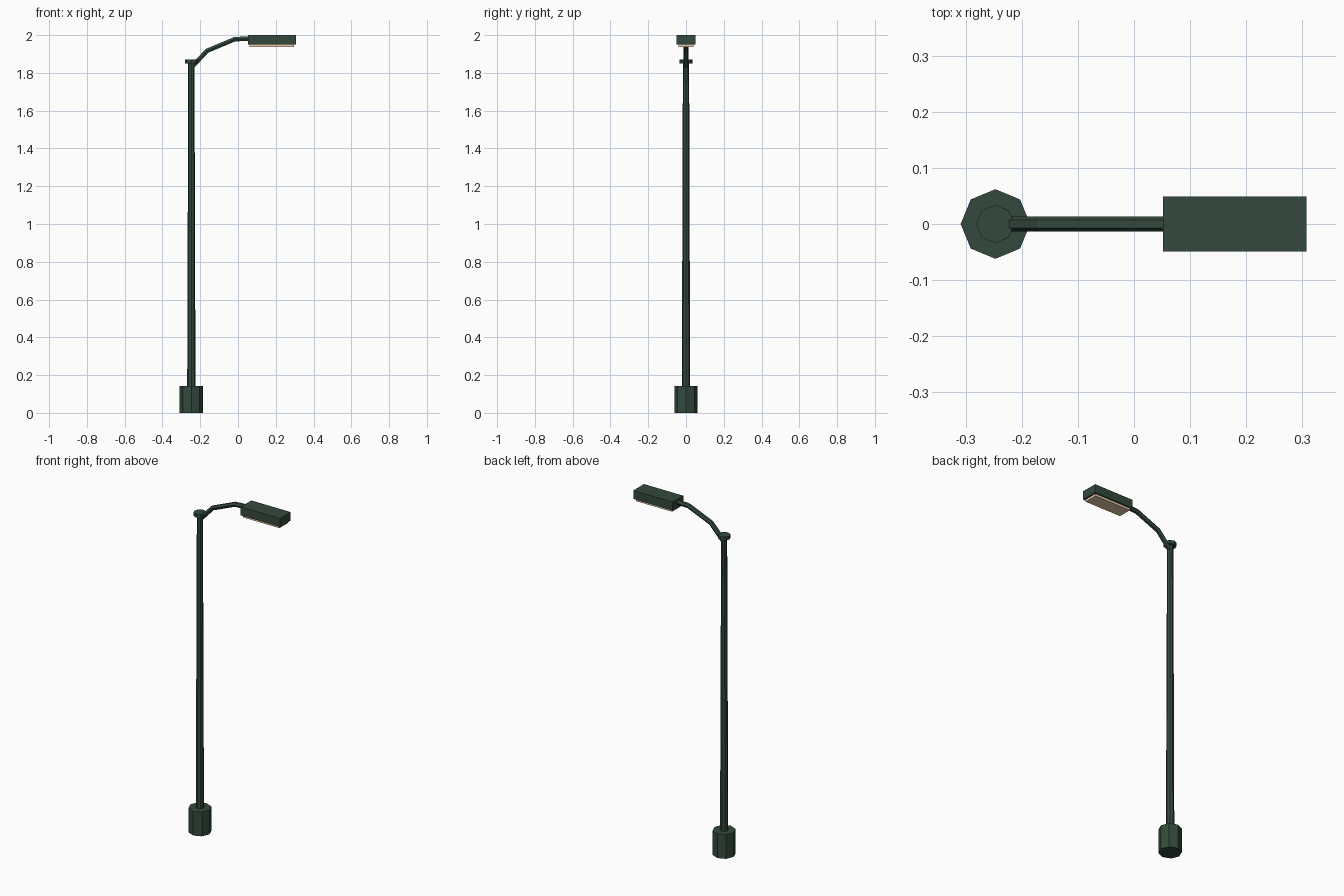
import bpy, bmesh
from math import cos, sin, pi, atan2
from mathutils import Vector

if "Cube" in bpy.data.objects:
    bpy.data.objects.remove(bpy.data.objects["Cube"])

POLE_X = -0.247


def material(name, color):
    m = bpy.data.materials.new(name)
    m.diffuse_color = color
    m.use_nodes = True
    m.node_tree.nodes["Principled BSDF"].inputs["Base Color"].default_value = m.diffuse_color
    return m


green = material("dark_green_paint", (0.033, 0.067, 0.045, 1))
cream = material("warm_lens", (0.80, 0.62, 0.40, 1))


def loft(name, rings, mat):
    """Closed flat-shaded tube through a list of vertex rings."""
    bm = bmesh.new()
    loops = [[bm.verts.new(p) for p in ring] for ring in rings]
    n = len(loops[0])
    for a, b in zip(loops, loops[1:]):
        for i in range(n):
            j = (i + 1) % n
            bm.faces.new((a[i], a[j], b[j], b[i]))
    bm.faces.new(loops[0][::-1])
    bm.faces.new(loops[-1])
    bmesh.ops.recalc_face_normals(bm, faces=bm.faces[:])
    mesh = bpy.data.meshes.new(name)
    bm.to_mesh(mesh)
    bm.free()
    mesh.materials.append(mat)
    ob = bpy.data.objects.new(name, mesh)
    bpy.context.collection.objects.link(ob)
    return ob


def column(name, profile, mat, sides=8):
    """Octagonal column on the pole axis from (radius, z) pairs."""
    loft(name, [[(POLE_X + r * cos(2 * pi * i / sides), r * sin(2 * pi * i / sides), z)
                 for i in range(sides)] for r, z in profile], mat)


def box(name, x0, x1, half_y, z0, z1, mat):
    loft(name, [[(x0, -half_y, z), (x1, -half_y, z), (x1, half_y, z), (x0, half_y, z)]
                for z in (z0, z1)], mat)


# Base, tapered pole and cap
column("base", [(0.062, 0), (0.062, 0.142)], green)
column("pole", [(0.022, 0.13), (0.0165, 1.86)], green)
column("pole_cap", [(0.034, 1.851), (0.034, 1.871)], green)

# Bent six-sided arm, mitred at every bend
path = [Vector(p) for p in ((-0.247, 1.828), (-0.164, 1.917), (-0.018, 1.978), (0.18, 1.988))]
rings = []
for k, p in enumerate(path):
    d_in = (p - path[max(k - 1, 0)]).normalized()
    d_out = (path[min(k + 1, len(path) - 1)] - p).normalized()
    t = (d_in + d_out).normalized()
    up = Vector((-t.y, t.x))
    ring = []
    for i in range(6):
        a = i * pi / 3
        q = p + up * (0.0138 * sin(a))
        ring.append((q.x, 0.0138 * cos(a), q.y))
    rings.append(ring)
loft("arm", rings, green)

# Lamp head and lens
box("lamp_head", 0.052, 0.307, 0.049, 1.95, 2.0, green)
box("lamp_lens", 0.062, 0.297, 0.04, 1.937, 1.955, cream)
